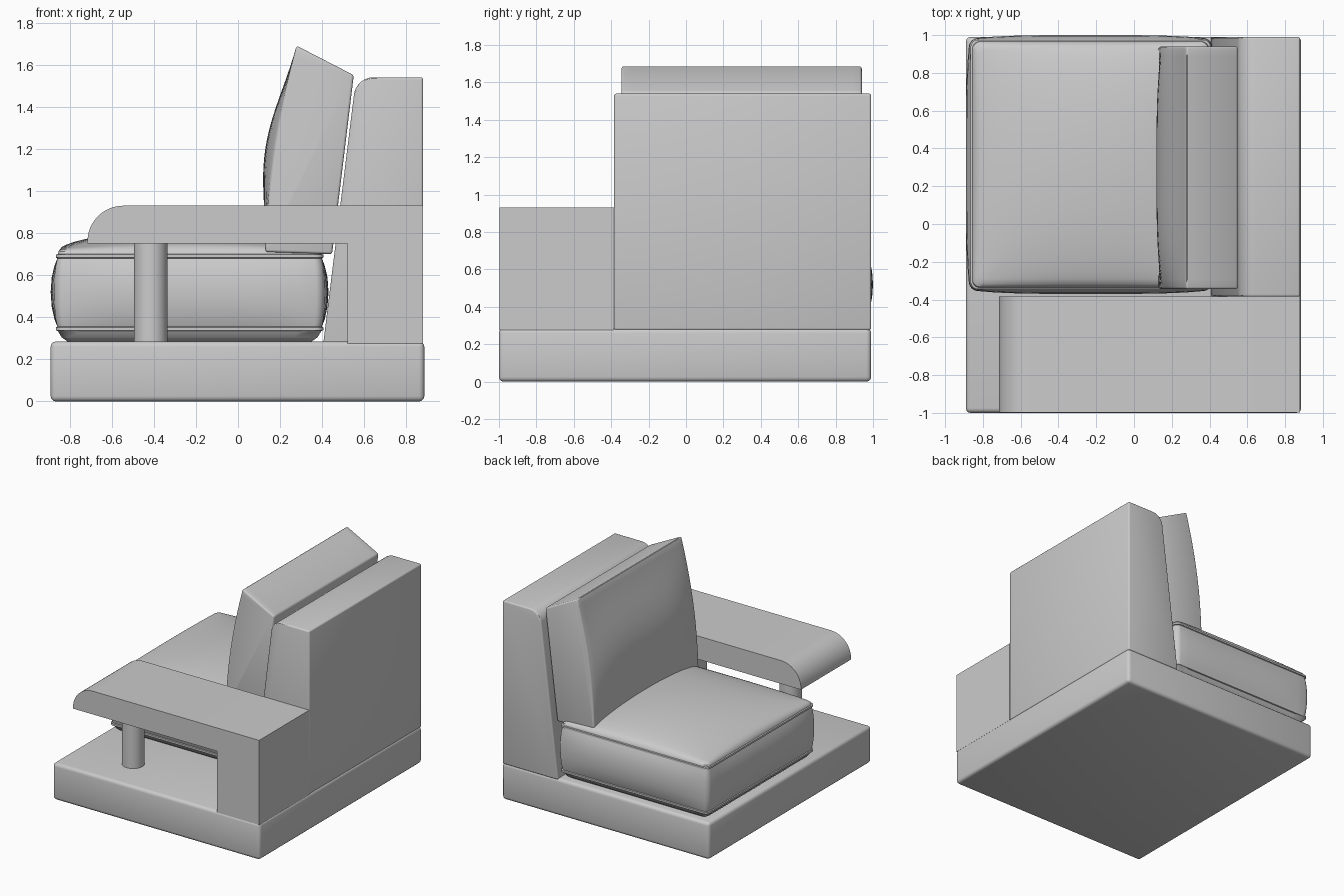
import bpy, bmesh, math

if "Cube" in bpy.data.objects:
    bpy.data.objects.remove(bpy.data.objects["Cube"])

mat = bpy.data.materials.new("plain grey")
mat.diffuse_color = (0.6, 0.6, 0.6, 1)
mat.use_nodes = True
mat.node_tree.nodes["Principled BSDF"].inputs["Base Color"].default_value = mat.diffuse_color


def finish(name, bm, bevel=0, smooth=30):
    bmesh.ops.recalc_face_normals(bm, faces=bm.faces[:])
    me = bpy.data.meshes.new(name)
    bm.to_mesh(me)
    bm.free()
    ob = bpy.data.objects.new(name, me)
    bpy.context.collection.objects.link(ob)
    me.materials.append(mat)
    bpy.context.view_layer.objects.active = ob
    for o in bpy.context.selected_objects:
        o.select_set(False)
    ob.select_set(True)
    if bevel:
        m = ob.modifiers.new("Bevel", 'BEVEL')
        m.width, m.segments = bevel, 3
        m.limit_method, m.angle_limit = 'ANGLE', math.radians(40)
        bpy.ops.object.modifier_apply(modifier="Bevel")
    bpy.ops.object.shade_smooth_by_angle(angle=math.radians(smooth))
    return ob


def loft(bm, rings):
    """Join closed rings of points with quads; return the vertex rings."""
    vr = [[bm.verts.new(p) for p in r] for r in rings]
    n = len(vr[0])
    for a, b in zip(vr, vr[1:]):
        for i in range(n):
            j = (i + 1) % n
            bm.faces.new((a[i], a[j], b[j], b[i]))
    return vr


def extrude_profile(name, pts, y0, y1, bevel=0):
    bm = bmesh.new()
    vr = loft(bm, [[(x, y, z) for x, z in pts] for y in (y0, y1)])
    bm.faces.new(vr[0])
    bm.faces.new(vr[1])
    return finish(name, bm, bevel)


def arc(cx, cz, r, a0, a1, n=12):
    return [(cx + r * math.cos(math.radians(a0 + (a1 - a0) * i / n)),
             cz + r * math.sin(math.radians(a0 + (a1 - a0) * i / n))) for i in range(n + 1)]


# base plinth
extrude_profile("base", [(-0.89, 0), (0.885, 0), (0.885, 0.285), (-0.89, 0.285)], -1, 0.99, 0.025)

# leaning backrest with rounded front top edge
extrude_profile("backrest", [(0.88, 0.275), (0.88, 1.54)] + arc(0.645, 1.445, 0.095, 90, 173)
                + [(0.405, 0.275)], -0.385, 0.99, 0.012)

# armrest: rear block and overhanging arm with a rounded nose
extrude_profile("armrest", [(0.88, 0.275), (0.88, 0.93)] + arc(-0.545, 0.76, 0.17, 90, 180)
                + [(-0.715, 0.75), (0.52, 0.75), (0.52, 0.275)], -0.998, -0.385)

# round post under the arm
bm = bmesh.new()
bmesh.ops.create_cone(bm, cap_ends=True, segments=48, radius1=0.08, radius2=0.08, depth=0.49)
bmesh.ops.translate(bm, verts=bm.verts[:], vec=(-0.415, -0.69, 0.515))
finish("arm_post", bm)

# seat cushion: stacked rounded squares with piping ridges, then a domed top
unit = []
for k in range(4):
    a0 = k * 90
    c, s = round(math.cos(math.radians(a0))), round(math.sin(math.radians(a0)))
    side = [(1, -0.94 + 1.88 * i / 16) for i in range(17)]
    corner = arc(0.94, 0.94, 0.06, 0, 90, 6)[1:-1]
    unit += [(x * c - y * s, x * s + y * c) for x, y in side + corner]


def seat_ring(z, out, bulge=0):
    return [(-0.23 + u * (0.63 + out + bulge * (1 - v ** 4)),
             0.315 + v * (0.655 + out + bulge * (1 - u ** 4)), z) for u, v in unit]


def dome_ring(k):
    r = []
    for u, v in unit:
        u, v = u * k, v * k
        h = max(0, (1 - u * u) * (1 - v * v)) ** 0.6
        r.append((-0.23 + u * 0.62, 0.315 + v * 0.645, 0.72 + 0.095 * h))
    return r


levels = [(0.285, -0.05), (0.305, -0.022), (0.335, -0.004), (0.338, 0.005), (0.352, 0.005),
          (0.355, -0.002), (0.39, 0.004, 0.008), (0.45, 0.008, 0.017), (0.52, 0.01, 0.02),
          (0.59, 0.008, 0.017), (0.645, 0.004, 0.008), (0.68, -0.002), (0.683, 0.005),
          (0.697, 0.005), (0.7, -0.004), (0.712, -0.007)]
bm = bmesh.new()
vr = loft(bm, [seat_ring(*l) for l in levels]
          + [dome_ring(k) for k in (0.98, 0.94, 0.88, 0.78, 0.66, 0.54, 0.42, 0.3, 0.18, 0.08)])
bm.faces.new(vr[0])
bm.faces.new(vr[-1])
finish("seat_cushion", bm, 0, 40)

# back cushion: slanted block whose front swells outward
slices = []
for i in range(25):
    u = -1 + 2 * i / 24
    ring = [(0.447, 0.70), (0.55, 1.55)]
    for j in range(20, -1, -1):
        v = j / 20
        x = 0.13 + 0.03 * v + 0.118 * v * v - 0.045 * math.sin(math.pi * v) ** 2 * (1 - u ** 4)
        ring.append((x, 0.71 + 0.98 * v))
    slices.append([(x, 0.2975 + 0.6425 * u, z) for x, z in ring])
bm = bmesh.new()
vr = loft(bm, slices)
bm.faces.new(vr[0])
bm.faces.new(vr[-1])
finish("back_cushion", bm, 0.012, 35)
